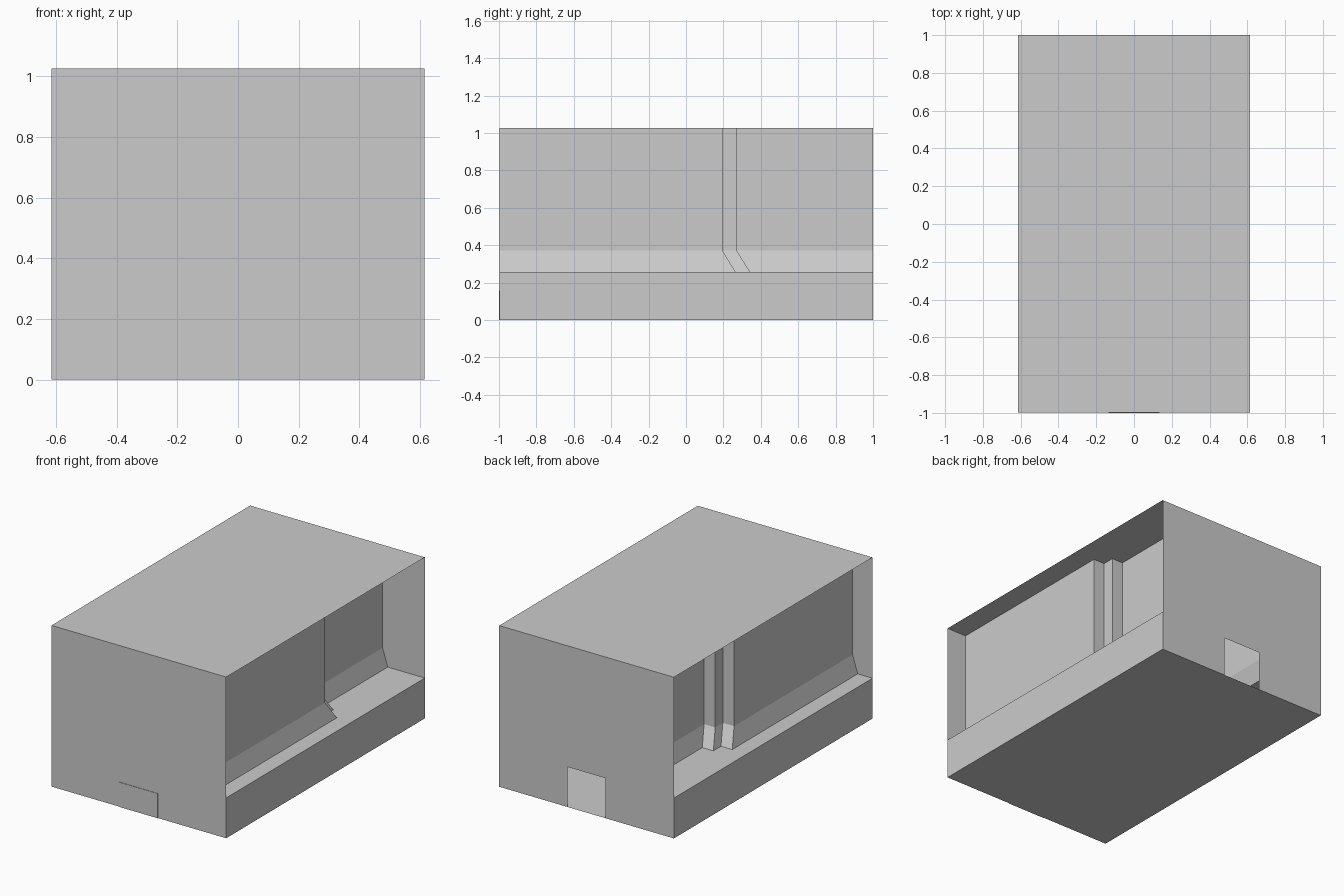
import bpy

if "Cube" in bpy.data.objects:
    bpy.data.objects.remove(bpy.data.objects["Cube"])

W, FRONT, BACK = 0.615, -0.997, 1.0
TOP, LEDGE, BEND = 1.026, 0.257, 0.37
DOOR_W, DOOR_H = 0.135, 0.255


def make(name, verts, faces, mirror=False):
    mesh = bpy.data.meshes.new(name)
    mesh.from_pydata(verts, [], faces)
    mesh.update()
    obj = bpy.data.objects.new(name, mesh)
    bpy.context.collection.objects.link(obj)
    if mirror:
        obj.modifiers.new("mirror", 'MIRROR').use_clip = False
    return obj


def panel(name, verts, mirror=False):
    return make(name, verts, [tuple(range(len(verts)))], mirror)


def stepped(shift_x, shift_y):
    # plan outline of one side wall: two steps narrowing towards the back
    xs, ys = (0.475, 0.396, 0.318), (0.195, 0.272)
    xs = [x + shift_x for x in xs]
    ys = [y + shift_y for y in ys]
    return [(xs[0], FRONT), (xs[0], ys[0]), (xs[1], ys[0]),
            (xs[1], ys[1]), (xs[2], ys[1]), (xs[2], BACK)]


# Floor and roof slabs
for name, z, flip in (("floor", 0, True), ("roof", TOP, False)):
    pts = [(-W, FRONT, z), (W, FRONT, z), (W, BACK, z), (-W, BACK, z)]
    panel(name, pts[::-1] if flip else pts)

# End walls, the back one with a doorway
panel("front_wall", [(-W, FRONT, 0), (W, FRONT, 0), (W, FRONT, TOP), (-W, FRONT, TOP)])
back = [(W, 0), (DOOR_W, 0), (DOOR_W, DOOR_H), (-DOOR_W, DOOR_H),
        (-DOOR_W, 0), (-W, 0), (-W, TOP), (W, TOP)]
panel("back_wall", [(x, BACK, z) for x, z in back])

# Low outer walls
panel("base_wall", [(W, FRONT, 0), (W, BACK, 0), (W, BACK, LEDGE), (W, FRONT, LEDGE)], True)

# Ledge between base wall and sloped foot of the side wall
wall, foot = stepped(0, 0), stepped(0.036, 0.07)
outline = [(W, FRONT), (W, BACK)] + foot[::-1]
panel("ledge", [(x, y, LEDGE) for x, y in outline], True)

# Recessed side walls with sloped skirting
n = len(wall)
verts = ([(x, y, LEDGE) for x, y in foot] + [(x, y, BEND) for x, y in wall]
         + [(x, y, TOP) for x, y in wall])
faces = [(r * n + i, r * n + i + 1, (r + 1) * n + i + 1, (r + 1) * n + i)
         for r in range(2) for i in range(n - 1)]
make("side_wall", verts, faces, True)

# Thin plate on the front
bpy.ops.mesh.primitive_cube_add(size=1, location=(0, FRONT - 0.0015, 0.0785))
plate = bpy.context.object
plate.name = "front_plate"
plate.scale = (2 * DOOR_W, 0.003, 0.157)
